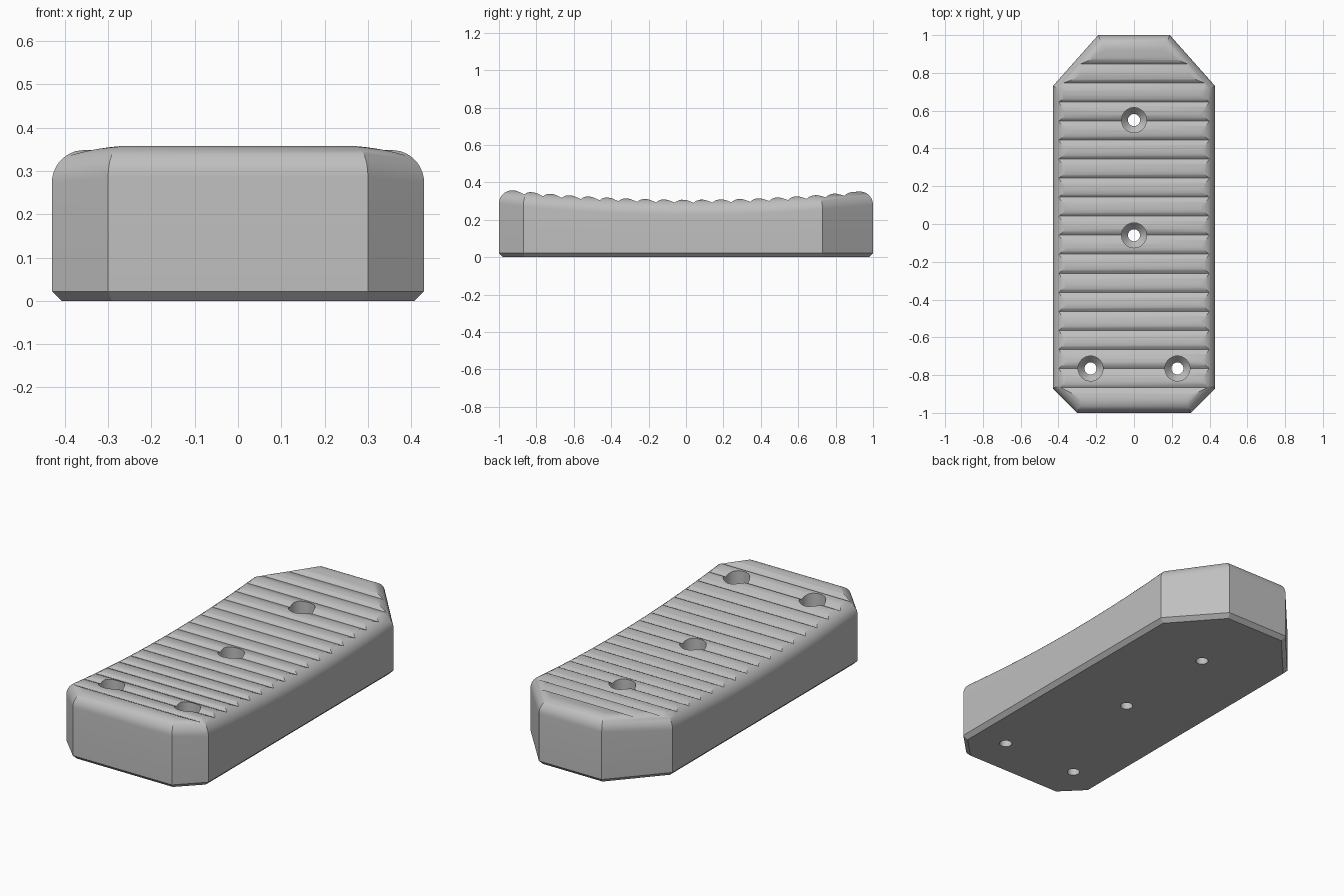
import bpy, bmesh, math
from mathutils import Vector

if "Cube" in bpy.data.objects:
    bpy.data.objects.remove(bpy.data.objects["Cube"], do_unlink=True)

# One grey material
grey = bpy.data.materials.new("plain grey")
grey.use_nodes = True
GREY = (0.52, 0.52, 0.52, 1)
grey.diffuse_color = GREY
grey.node_tree.nodes["Principled BSDF"].inputs["Base Color"].default_value = GREY

RADIUS, CHAMFER = 0.08, 0.022
CORNERS = [Vector(p) for p in ((0.3, -1), (0.43, -0.87), (0.43, 0.73), (0.19, 1))]


def top_height(y):
    """Gently dished top along the length."""
    return 0.307 + 0.05 * ((y - 0.03) / 0.95) ** 2


def to_object(name, bm):
    bmesh.ops.recalc_face_normals(bm, faces=bm.faces)
    mesh = bpy.data.meshes.new(name)
    bm.to_mesh(mesh)
    bm.free()
    mesh.materials.append(grey)
    obj = bpy.data.objects.new(name, mesh)
    bpy.context.scene.collection.objects.link(obj)
    return obj


def inset_outline(d, steps=28):
    """Eight-sided outline moved inwards by d, finely split on the long sides."""
    ends = [Vector((0, -1))] + CORNERS + [Vector((0, 1))]
    normals = []
    for a, b in zip(ends, ends[1:]):
        e = (b - a).normalized()
        normals.append(Vector((-e.y, e.x)))
    p = [c + d * (m + n) / (1 + m.dot(n))
         for c, m, n in zip(CORNERS, normals, normals[1:])]
    right = [p[0]] + [p[1].lerp(p[2], i / steps) for i in range(steps + 1)] + [p[3]]
    return right + [Vector((-q.x, q.y)) for q in reversed(right)]


def bridge(bm, a, b):
    n = len(a)
    for i in range(n):
        j = (i + 1) % n
        bm.faces.new((a[i], a[j], b[j], b[i]))


# Body: chamfered foot, straight wall, rounded upper edge, dished top
bm = bmesh.new()
rings = [[bm.verts.new((p.x, p.y, z)) for p in inset_outline(d)]
         for d, z in ((CHAMFER, 0), (0, CHAMFER))]
ARC = 10
for k in range(ARC + 1):
    a = math.pi / 2 * k / ARC
    drop = RADIUS * (1 - math.sin(a))
    rings.append([bm.verts.new((p.x, p.y, top_height(p.y) - drop))
                  for p in inset_outline(RADIUS * (1 - math.cos(a)))])
for lower, upper in zip(rings, rings[1:]):
    bridge(bm, lower, upper)
bm.faces.new(rings[0])
cap = rings[-1]
n = len(cap)
for i in range(n // 2 - 1):
    bm.faces.new((cap[i], cap[i + 1], cap[n - 2 - i], cap[n - 1 - i]))
body = to_object("ribbed_pad", bm)

# Rib cutter: scalloped underside swept across the width
FIRST, PITCH, COUNT, DEPTH, PEAK, SEG = -0.865, 0.1007, 17, 0.017, 0.42, 10


def rib(y):
    t = ((y - FIRST) / PITCH) % 1.0
    return top_height(y) + 0.0008 - DEPTH * (1 - math.sin(math.pi * t ** 0.8))


ys = [FIRST - PITCH * (1 - PEAK)]
for k in range(-1, COUNT + 1):
    for s in range(SEG):
        t = k + s / SEG
        if PEAK - 1 + 0.02 < t < COUNT + PEAK - 0.01:
            # nudge past exact valleys so the wrap stays stable
            ys.append(FIRST + PITCH * t + 1e-6)
ys.append(FIRST + PITCH * (COUNT + PEAK))
profile = [(y, rib(y)) for y in ys] + [(ys[-1], 0.5), (ys[0], 0.5)]
bm = bmesh.new()
sides = [[bm.verts.new((x, y, z)) for y, z in profile] for x in (-0.6, 0.6)]
bridge(bm, *sides)
for s in sides:
    bm.faces.new(s)
cutters = [to_object("rib_cutter", bm)]

# Screw hole cutters: wide bore, cone seat, narrow through hole
HOLE = ((0.032, -0.1), (0.032, 0.2), (0.066, 0.24), (0.066, 0.5))
for x, y in ((0, 0.55), (0, -0.06), (-0.23, -0.765), (0.23, -0.765)):
    bm = bmesh.new()
    loops = [[bm.verts.new((x + r * math.cos(math.tau * i / 40),
                            y + r * math.sin(math.tau * i / 40), z))
              for i in range(40)] for r, z in HOLE]
    for a, b in zip(loops, loops[1:]):
        bridge(bm, a, b)
    bm.faces.new(loops[0])
    bm.faces.new(loops[-1])
    cutters.append(to_object("hole_cutter", bm))

# Cut, clean up and shade
bpy.ops.object.select_all(action='DESELECT')
body.select_set(True)
bpy.context.view_layer.objects.active = body
for cutter in cutters:
    cutter.hide_render = True
    mod = body.modifiers.new("cut", 'BOOLEAN')
    mod.operation, mod.solver, mod.object = 'DIFFERENCE', 'EXACT', cutter
    bpy.ops.object.modifier_apply(modifier=mod.name)
    bpy.data.objects.remove(cutter, do_unlink=True)
bpy.ops.object.shade_smooth_by_angle(angle=math.radians(28))
